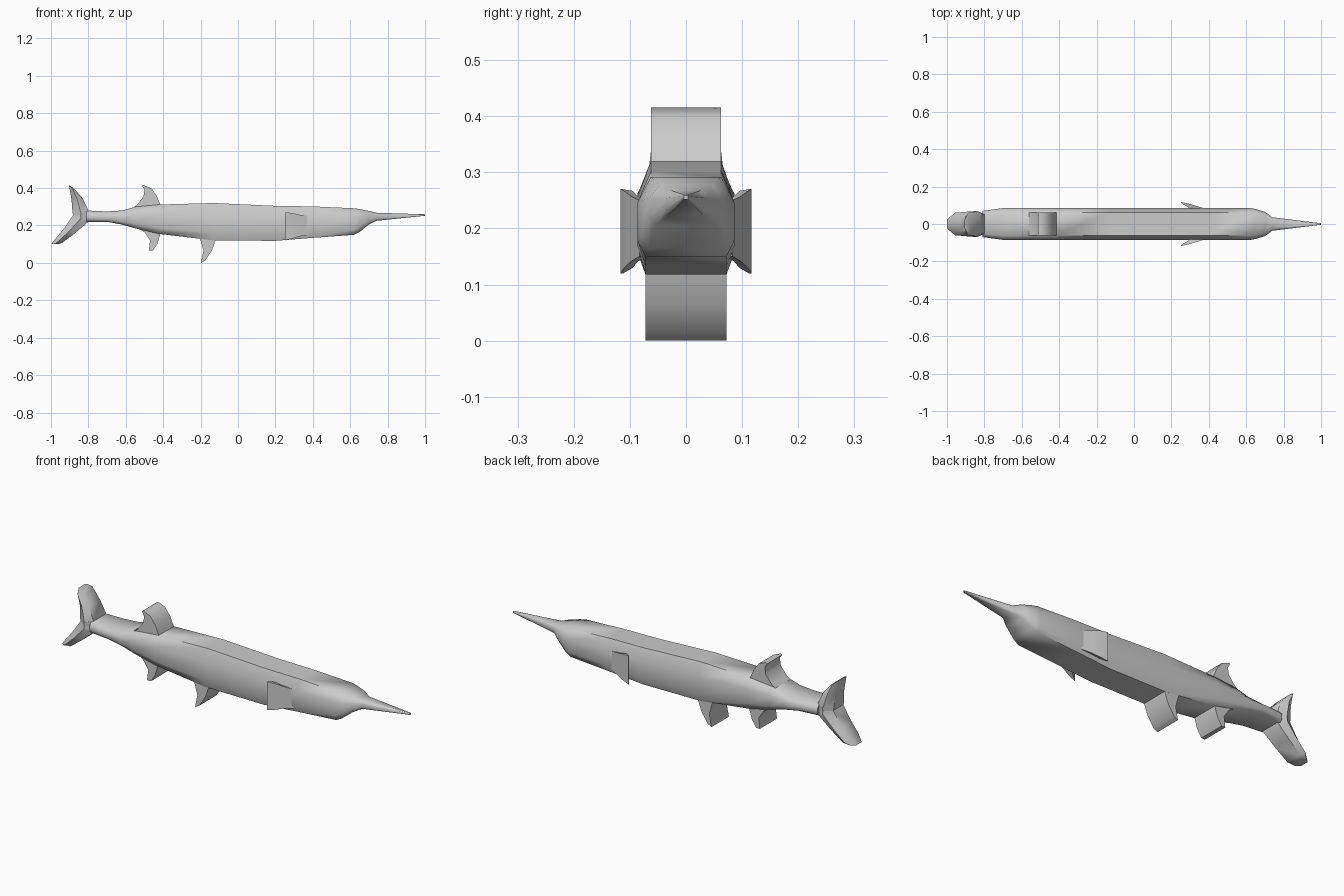
import bpy, bmesh


def loft(name, rings, angle=0.9):
    """Skin a list of equally sized point rings and cap the ends."""
    bm = bmesh.new()
    rows = [[bm.verts.new(p) for p in r] for r in rings]
    n = len(rows[0])
    for a, b in zip(rows, rows[1:]):
        for i in range(n):
            j = (i + 1) % n
            bm.faces.new((a[i], a[j], b[j], b[i]))
    bm.faces.new(rows[0])
    bm.faces.new(rows[-1])
    bmesh.ops.recalc_face_normals(bm, faces=bm.faces)
    me = bpy.data.meshes.new(name)
    bm.to_mesh(me)
    bm.free()
    ob = bpy.data.objects.new(name, me)
    bpy.context.collection.objects.link(ob)
    bpy.context.view_layer.objects.active = ob
    ob.select_set(True)
    bpy.ops.object.shade_smooth_by_angle(angle=angle)
    ob.select_set(False)
    return ob


def body_ring(x, lo, hi, w):
    h = hi - lo
    half = [(0.73 * w, hi), (w, hi - 0.32 * h), (w, lo + 0.2 * h), (0.84 * w, lo)]
    return [(x, y, z) for y, z in half] + [(x, -y, z) for y, z in reversed(half)]


def fin(name, stations, front=1.0, back=1.0):
    """Thick fin: each station is front x, z, back x, z, half width."""
    rings = []
    for fx, fz, bx, bz, w in stations:
        mx, mz = (fx + bx) / 2, (fz + bz) / 2
        half = [(fx, front * w, fz), (mx, w, mz), (bx, back * w, bz)]
        rings.append(half + [(x, -y, z) for x, y, z in reversed(half)])
    return loft(name, rings)


# Body with long pointed beak: x, bottom, top, half width
loft("body", [body_ring(*s) for s in [
    (-0.81, 0.22, 0.28, 0.07), (-0.70, 0.22, 0.275, 0.085), (-0.62, 0.205, 0.28, 0.086),
    (-0.55, 0.185, 0.30, 0.086), (-0.42, 0.155, 0.312, 0.086), (-0.13, 0.12, 0.32, 0.086),
    (0.20, 0.118, 0.305, 0.086), (0.40, 0.134, 0.302, 0.086), (0.62, 0.15, 0.292, 0.086),
    (0.65, 0.165, 0.288, 0.08), (0.70, 0.205, 0.278, 0.065), (0.74, 0.225, 0.268, 0.036),
    (1.0, 0.252, 0.26, 0.004)]], 1.1)

# Tail lobes
fin("tail_upper_lobe", [
    (-0.80, 0.22, -0.88, 0.25, 0.07), (-0.80, 0.28, -0.885, 0.27, 0.07),
    (-0.83, 0.345, -0.89, 0.34, 0.062), (-0.87, 0.39, -0.902, 0.405, 0.06),
    (-0.89, 0.408, -0.905, 0.416, 0.04)], 0.75, 0.6)
fin("tail_lower_lobe", [
    (-0.80, 0.28, -0.88, 0.26, 0.07), (-0.80, 0.22, -0.885, 0.25, 0.07),
    (-0.87, 0.16, -0.93, 0.185, 0.065), (-0.94, 0.107, -0.975, 0.13, 0.06),
    (-0.96, 0.10, -1.0, 0.10, 0.04)], 0.75, 0.6)

# Back and belly fins
fin("dorsal_fin", [
    (-0.40, 0.27, -0.62, 0.26, 0.062), (-0.415, 0.312, -0.54, 0.31, 0.062),
    (-0.435, 0.36, -0.505, 0.355, 0.062), (-0.465, 0.40, -0.50, 0.39, 0.062),
    (-0.505, 0.416, -0.513, 0.412, 0.062)])
fin("anal_fin", [
    (-0.41, 0.19, -0.56, 0.20, 0.071), (-0.415, 0.155, -0.50, 0.165, 0.071),
    (-0.43, 0.105, -0.47, 0.12, 0.071), (-0.455, 0.065, -0.477, 0.065, 0.071)])
fin("pelvic_fin", [
    (-0.11, 0.16, -0.22, 0.16, 0.072), (-0.12, 0.12, -0.20, 0.12, 0.072),
    (-0.14, 0.065, -0.185, 0.065, 0.072), (-0.175, 0.012, -0.198, 0.0, 0.072)])

# Flared side fins: outer x, inner x, outer y, inner y, bottom, top
for side, label in ((1, "left"), (-1, "right")):
    rings = []
    for xo, xi, yo, yi, lo, hi in [
            (0.38, 0.30, 0.083, 0.07, 0.15, 0.25), (0.33, 0.295, 0.097, 0.085, 0.142, 0.257),
            (0.29, 0.28, 0.11, 0.095, 0.13, 0.267), (0.25, 0.252, 0.117, 0.112, 0.12, 0.27)]:
        rings.append([(xo, side * yo, lo), (xo, side * yo, hi),
                      (xi, side * yi, hi), (xi, side * yi, lo)])
    loft(label + "_pectoral_fin", rings)
